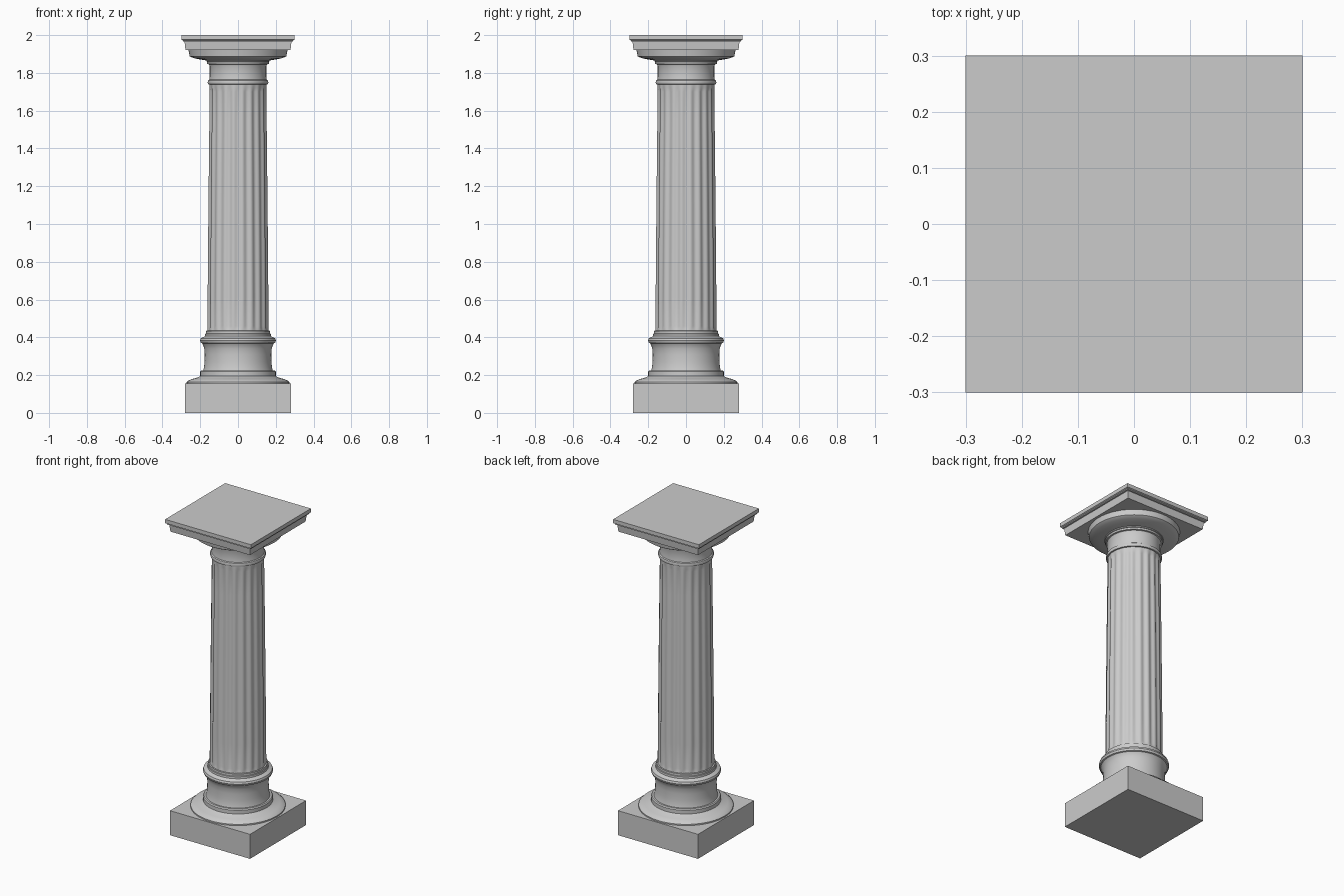
import bpy, bmesh, math

if "Cube" in bpy.data.objects:
    bpy.data.objects.remove(bpy.data.objects["Cube"])

SIDES = 64
FLUTES = 20


def finish(name, bm, smooth=True):
    bmesh.ops.recalc_face_normals(bm, faces=bm.faces)
    mesh = bpy.data.meshes.new(name)
    bm.to_mesh(mesh)
    bm.free()
    ob = bpy.data.objects.new(name, mesh)
    bpy.context.collection.objects.link(ob)
    if smooth:
        bpy.ops.object.select_all(action='DESELECT')
        ob.select_set(True)
        bpy.context.view_layer.objects.active = ob
        bpy.ops.object.shade_smooth_by_angle(angle=math.radians(35))
    return ob


def loft(name, rings, smooth=True):
    """Skin a stack of equal-length rings and cap both ends."""
    bm = bmesh.new()
    loops = [[bm.verts.new(p) for p in ring] for ring in rings]
    n = len(loops[0])
    for a, b in zip(loops, loops[1:]):
        for i in range(n):
            j = (i + 1) % n
            bm.faces.new((a[i], a[j], b[j], b[i]))
    bm.faces.new(loops[0][::-1])
    bm.faces.new(loops[-1])
    return finish(name, bm, smooth)


def lathe(name, profile):
    angles = [2 * math.pi * i / SIDES for i in range(SIDES)]
    return loft(name, [[(r * math.cos(a), r * math.sin(a), z) for a in angles]
                       for r, z in profile])


def square_stack(name, profile):
    corners = ((-1, -1), (1, -1), (1, 1), (-1, 1))
    return loft(name, [[(h * x, h * y, z) for x, y in corners]
                       for h, z in profile], smooth=False)


# Square plinth
square_stack("plinth", [(0.28, 0), (0.28, 0.155)])

# Round pedestal: spreading foot, drum and bead mouldings
lathe("base_mouldings", [
    (0.272, 0.155), (0.272, 0.163), (0.262, 0.172), (0.240, 0.180),
    (0.215, 0.187), (0.200, 0.195), (0.200, 0.218), (0.195, 0.225),
    (0.184, 0.225), (0.180, 0.240), (0.177, 0.270), (0.176, 0.310),
    (0.178, 0.340), (0.184, 0.358), (0.190, 0.368),
    (0.197, 0.371), (0.201, 0.383), (0.197, 0.395), (0.186, 0.400),
    (0.175, 0.406), (0.174, 0.418), (0.170, 0.420), (0.170, 0.434),
    (0.160, 0.436)])

# Fluted, gently tapering shaft; the flutes fade out at both ends
per_flute = 8
count = FLUTES * per_flute
levels = [(0.43, 0), (0.44, 0.4), (0.46, 1)]
levels += [(0.46 + 1.24 * k / 8, 1) for k in range(1, 9)]
levels += [(1.72, 0.4), (1.745, 0)]
shaft_rings = []
for z, fade in levels:
    t = (z - 0.43) / 1.315
    radius = 0.164 - 0.009 * t - 0.004 * t * t
    ring = []
    for i in range(count):
        a = 2 * math.pi * i / count
        dip = 0.5 + 0.5 * math.cos(FLUTES * a)
        r = radius - 0.008 * fade * dip
        ring.append((r * math.cos(a), r * math.sin(a), z))
    shaft_rings.append(ring)
loft("fluted_shaft", shaft_rings)

# Necking ring, plain neck and round cushion under the top slab
lathe("capital_mouldings", [
    (0.150, 1.738), (0.158, 1.740), (0.161, 1.750), (0.158, 1.760),
    (0.152, 1.764), (0.150, 1.780), (0.150, 1.835), (0.154, 1.845),
    (0.163, 1.847), (0.163, 1.858), (0.168, 1.860), (0.168, 1.866),
    (0.200, 1.871), (0.230, 1.877), (0.250, 1.884), (0.256, 1.888),
    (0.262, 1.920)])

# Square stepped top slab
square_stack("abacus", [
    (0.278, 1.920), (0.283, 1.965), (0.292, 1.966), (0.292, 1.972),
    (0.300, 1.976), (0.300, 2.000)])
